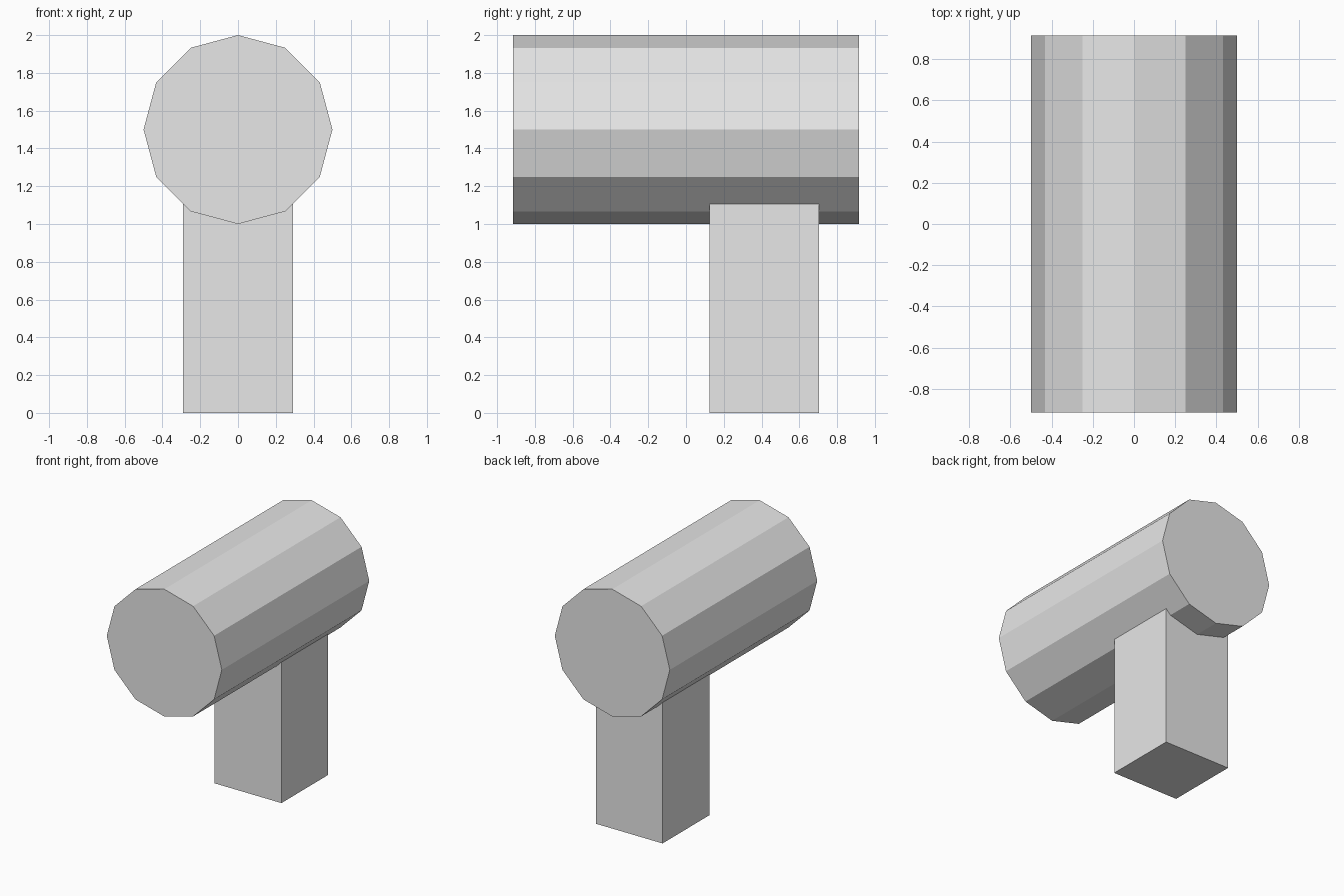
import bpy
from math import pi

default = bpy.data.objects.get("Cube")
if default:
    bpy.data.objects.remove(default, do_unlink=True)

# Single plain grey for the whole model
grey = bpy.data.materials.new("light_grey")
grey.use_nodes = True
colour = (0.8, 0.8, 0.8, 1.0)
grey.diffuse_color = colour
grey.node_tree.nodes["Principled BSDF"].inputs["Base Color"].default_value = colour


def finish(name):
    obj = bpy.context.object
    obj.name = name
    obj.data.materials.append(grey)
    bpy.ops.object.transform_apply(location=False, rotation=True, scale=True)
    return obj


# Twelve-sided head lying front to back, with a corner at the very top
bpy.ops.mesh.primitive_cylinder_add(
    vertices=12, radius=0.5, depth=1.83, location=(0, 0, 1.5), rotation=(pi / 2, 0, 0))
finish("head")

# Square post, set towards the back and sunk into the head
post_height = 1.3
bpy.ops.mesh.primitive_cube_add(size=1, location=(0, 0.415, post_height / 2))
bpy.context.object.scale = (0.58, 0.58, post_height)
finish("post")
